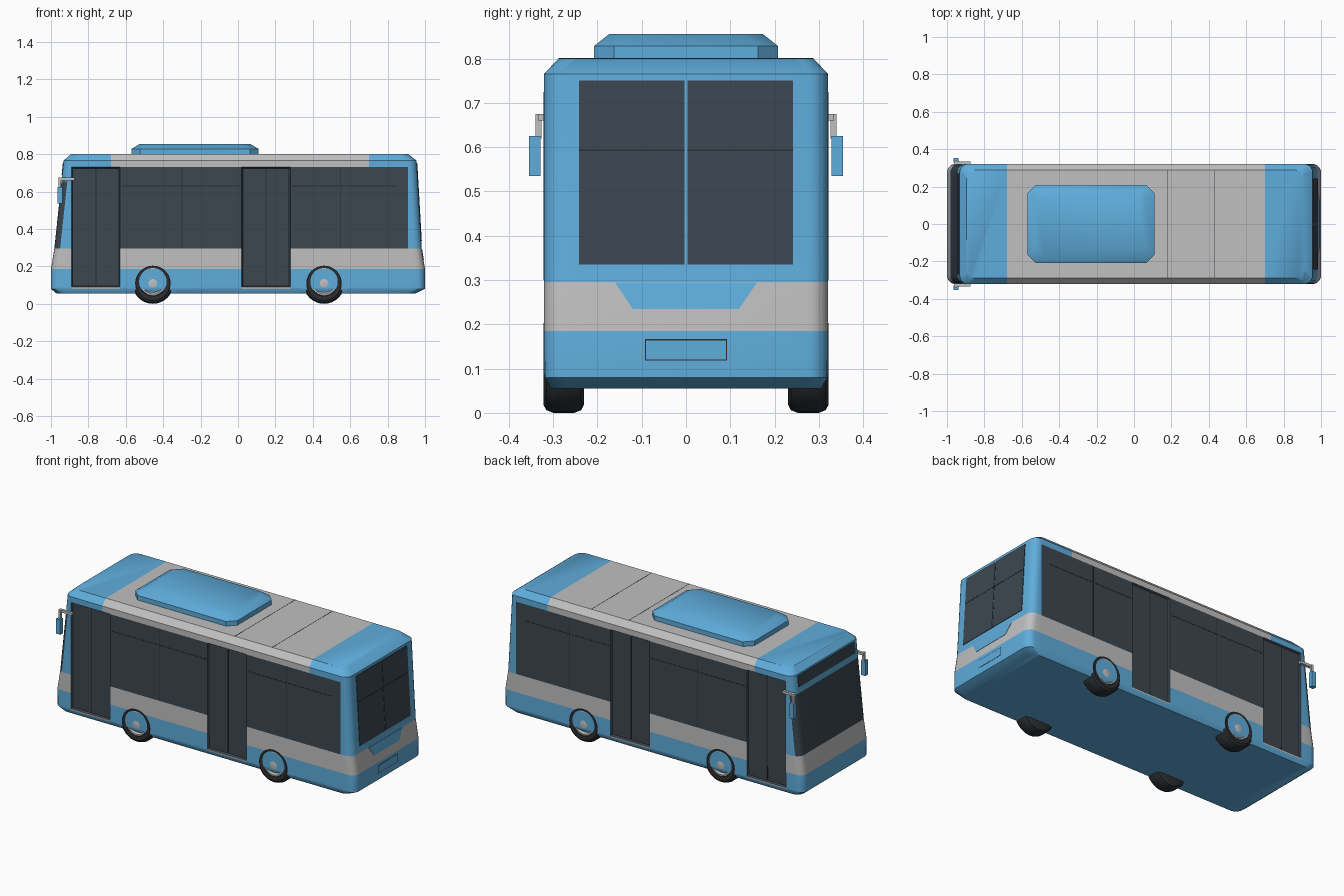
import bpy, bmesh, math
from mathutils import Vector

if "Cube" in bpy.data.objects:
    bpy.data.objects.remove(bpy.data.objects["Cube"])

# Palette
def make_mat(name, rgb):
    m = bpy.data.materials.new(name)
    m.diffuse_color = (*rgb, 1)
    m.use_nodes = True
    m.node_tree.nodes["Principled BSDF"].inputs["Base Color"].default_value = m.diffuse_color
    return m

MATS = [make_mat("sky_blue", (0.115, 0.42, 0.72)),
        make_mat("light_grey", (0.53, 0.53, 0.53)),
        make_mat("dark_glass", (0.045, 0.062, 0.08)),
        make_mat("tyre_black", (0.024, 0.027, 0.03))]
BLUE, GREY, GLASS, BLACK = range(4)


def finish(name, bm, mat=None, angle=40):
    bmesh.ops.recalc_face_normals(bm, faces=bm.faces)
    me = bpy.data.meshes.new(name)
    for m in MATS:
        me.materials.append(m)
    if mat is not None:
        for f in bm.faces:
            f.material_index = mat
    bm.to_mesh(me)
    bm.free()
    ob = bpy.data.objects.new(name, me)
    bpy.context.collection.objects.link(ob)
    smooth(ob, angle)
    return ob


def smooth(ob, angle):
    bpy.ops.object.select_all(action='DESELECT')
    bpy.context.view_layer.objects.active = ob
    ob.select_set(True)
    bpy.ops.object.shade_smooth_by_angle(angle=math.radians(angle))


def loft(rings, r, seg):
    """Stack of rounded rectangles: (z, x0, x1, half width)."""
    bm = bmesh.new()
    loops = []
    for z, x0, x1, hw in rings:
        loop = []
        corners = [(x1 - r, hw - r, 0), (x0 + r, hw - r, 90),
                   (x0 + r, r - hw, 180), (x1 - r, r - hw, 270)]
        for cx, cy, start in corners:
            for i in range(seg + 1):
                a = math.radians(start + 90 * i / seg)
                loop.append(bm.verts.new((cx + r * math.cos(a), cy + r * math.sin(a), z)))
        loops.append(loop)
    n = len(loops[0])
    for a, b in zip(loops, loops[1:]):
        for i in range(n):
            j = (i + 1) % n
            bm.faces.new((a[i], a[j], b[j], b[i]))
    bm.faces.new(loops[0][::-1])
    bm.faces.new(loops[-1])
    bmesh.ops.recalc_face_normals(bm, faces=bm.faces)
    return bm


def box(name, lo, hi, mat):
    bm = bmesh.new()
    bmesh.ops.create_cube(bm, size=1)
    for v in bm.verts:
        v.co = Vector([(l + h) / 2 + c * (h - l) for l, h, c in zip(lo, hi, v.co)])
    return finish(name, bm, mat, 30)


# Body shell
RINGS = [(0.055, -0.97, 0.95, 0.305), (0.08, -1, 1, 0.32), (0.185, -1, 1, 0.321),
         (0.295, -0.982, 0.982, 0.321), (0.765, -0.932, 0.955, 0.321), (0.80, -0.895, 0.91, 0.288)]
DOORS = [(-0.89, -0.63), (0.02, 0.28)]


def paint(c, n):
    side = abs(n.y) > 0.7
    door = any(a < c.x < b for a, b in DOORS)
    if n.z < -0.5:
        return BLUE
    if c.z > 0.73:
        return GREY if -0.68 < c.x < 0.70 else BLUE
    if side and -0.89 < c.x < 0.91 and (c.z > 0.295 or door and c.z > 0.09):
        return GLASS
    if side and door and c.z < 0.09:
        return GREY
    if n.x < -0.25 and 0.295 < c.z < 0.655:
        return GLASS
    return GREY if 0.185 < c.z < 0.295 else BLUE


bm = loft(RINGS, 0.045, 5)
cuts = [((x, 0, 0), (1, 0, 0)) for x in (-0.89, -0.68, -0.63, 0.02, 0.28, 0.70, 0.91)]
cuts += [((0, 0, z), (0, 0, 1)) for z in (0.09, 0.655, 0.73)]
for co, no in cuts:
    bmesh.ops.bisect_plane(bm, geom=bm.verts[:] + bm.edges[:] + bm.faces[:],
                           plane_co=co, plane_no=no, dist=1e-5)
bm.normal_update()
door_faces = []
for f in bm.faces:
    c = f.calc_center_median()
    f.material_index = paint(c, f.normal)
    if f.material_index == GLASS and abs(f.normal.y) > 0.9 and any(a < c.x < b for a, b in DOORS):
        door_faces.append(f)
# Doors sit slightly back from the sides
bmesh.ops.inset_region(bm, faces=door_faces, thickness=0.006, depth=-0.01, use_even_offset=True)
body = finish("body", bm)

# Wheel arches
WHEELS = (-0.455, 0.46)
for x in WHEELS:
    for s in (-1, 1):
        bm = bmesh.new()
        bmesh.ops.create_cone(bm, cap_ends=True, segments=32, radius1=0.135, radius2=0.135, depth=0.2)
        for v in bm.verts:
            v.co = Vector((v.co.x + x, v.co.z + s * 0.305, v.co.y + 0.112))
        cutter = finish("arch_cutter", bm, BLACK)
        cutter.hide_render = True
        bpy.context.view_layer.objects.active = body
        mod = body.modifiers.new("arch", 'BOOLEAN')
        mod.object, mod.operation, mod.solver = cutter, 'DIFFERENCE', 'EXACT'
        bpy.ops.object.modifier_apply(modifier=mod.name)
        bpy.data.objects.remove(cutter)
smooth(body, 40)


# Wheels, turned about the axle
def lathe(name, profile, x, s, mat):
    bm = bmesh.new()
    vs = [bm.verts.new((x + r, s * y, 0.11)) for r, y in profile]
    es = [bm.edges.new(p) for p in zip(vs, vs[1:])]
    bmesh.ops.spin(bm, geom=vs + es, cent=(x, 0, 0.11), axis=(0, 1, 0),
                   angle=math.tau, steps=32, use_duplicate=False)
    bmesh.ops.remove_doubles(bm, verts=bm.verts, dist=1e-4)
    return finish(name, bm, mat, 35)


TYRE = [(0, 0.23), (0.09, 0.23), (0.104, 0.237), (0.11, 0.252), (0.11, 0.30),
        (0.104, 0.315), (0.092, 0.322), (0.07, 0.32), (0.064, 0.305), (0, 0.305)]
HUB = [(0.066, 0.306), (0.066, 0.319), (0.058, 0.319), (0.05, 0.309), (0.036, 0.309),
       (0.03, 0.319), (0.014, 0.322), (0, 0.322)]
for x in WHEELS:
    for s in (-1, 1):
        lathe("tyre", TYRE, x, s, BLACK)
        lathe("wheel_hub", HUB, x, s, GREY)

# Roof unit
finish("roof_unit", loft([(0.79, -0.57, 0.11, 0.208), (0.828, -0.57, 0.11, 0.208),
                          (0.855, -0.525, 0.065, 0.174)], 0.045, 1), BLUE, 30)


# Thin plates following the sloped end walls
def wall_x(z, end):
    for a, b in zip(RINGS, RINGS[1:]):
        if a[0] <= z <= b[0]:
            t = (z - a[0]) / (b[0] - a[0])
            k = 2 if end > 0 else 1
            return a[k] + t * (b[k] - a[k])


def end_plate(name, pts, end, mat, lift=0.003):
    bm = bmesh.new()
    inner, outer = [[bm.verts.new((wall_x(z, end) + end * d, y, z)) for y, z in pts]
                    for d in (-0.003, lift)]
    n = len(pts)
    bm.faces.new(inner)
    bm.faces.new(outer)
    for i in range(n):
        bm.faces.new((inner[i], inner[(i + 1) % n], outer[(i + 1) % n], outer[i]))
    return finish(name, bm, mat, 30)


def rect(y0, y1, z0, z1):
    return [(y0, z0), (y1, z0), (y1, z1), (y0, z1)]


for s in (-1, 1):
    end_plate("rear_window", rect(s * 0.003, s * 0.242, 0.335, 0.75), 1, GLASS)
    end_plate("rear_window_rail", rect(s * 0.003, s * 0.242, 0.591, 0.595), 1, BLACK, 0.004)
end_plate("rear_dip_panel", [(-0.12, 0.235), (0.12, 0.235), (0.16, 0.294), (-0.16, 0.294)], 1, BLUE, 0.002)
end_plate("plate_outline", rect(-0.093, 0.093, 0.118, 0.167), 1, BLACK, 0.0005)
end_plate("plate_panel", rect(-0.09, 0.09, 0.121, 0.164), 1, BLUE, 0.001)
end_plate("destination_sign", rect(-0.27, 0.27, 0.69, 0.755), -1, GLASS)

# Seams on the roof, windows and doors
for x in (0.18, 0.43):
    box("roof_seam", (x - 0.0015, -0.288, 0.798), (x + 0.0015, 0.288, 0.8008), GLASS)
for s in (-1, 1):
    def side_strip(name, x0, x1, z0, z1, y, mat=BLACK):
        ys = sorted((s * (y - 0.003), s * (y + 0.001)))
        box(name, (x0, ys[0], z0), (x1, ys[1], z1), mat)
    for x in (-0.30, 0.55):
        side_strip("window_post", x - 0.002, x + 0.002, 0.30, 0.725, 0.321)
    for x0, x1 in ((-0.62, 0.01), (0.29, 0.85)):
        side_strip("window_rail", x0, x1, 0.628, 0.632, 0.321)
    for a, b in DOORS:
        side_strip("door_seam", (a + b) / 2 - 0.003, (a + b) / 2 + 0.003, 0.1, 0.72, 0.311)

    # Wing mirrors on bent arms
    def mirrored(name, x0, x1, y0, y1, z0, z1, mat):
        ys = sorted((s * y0, s * y1))
        box(name, (x0, ys[0], z0), (x1, ys[1], z1), mat)
    mirrored("wing_mirror", -0.966, -0.938, 0.328, 0.354, 0.535, 0.625, BLUE)
    mirrored("mirror_stem", -0.960, -0.946, 0.326, 0.340, 0.62, 0.675, GREY)
    mirrored("mirror_arm", -0.960, -0.875, 0.318, 0.334, 0.66, 0.675, GREY)
